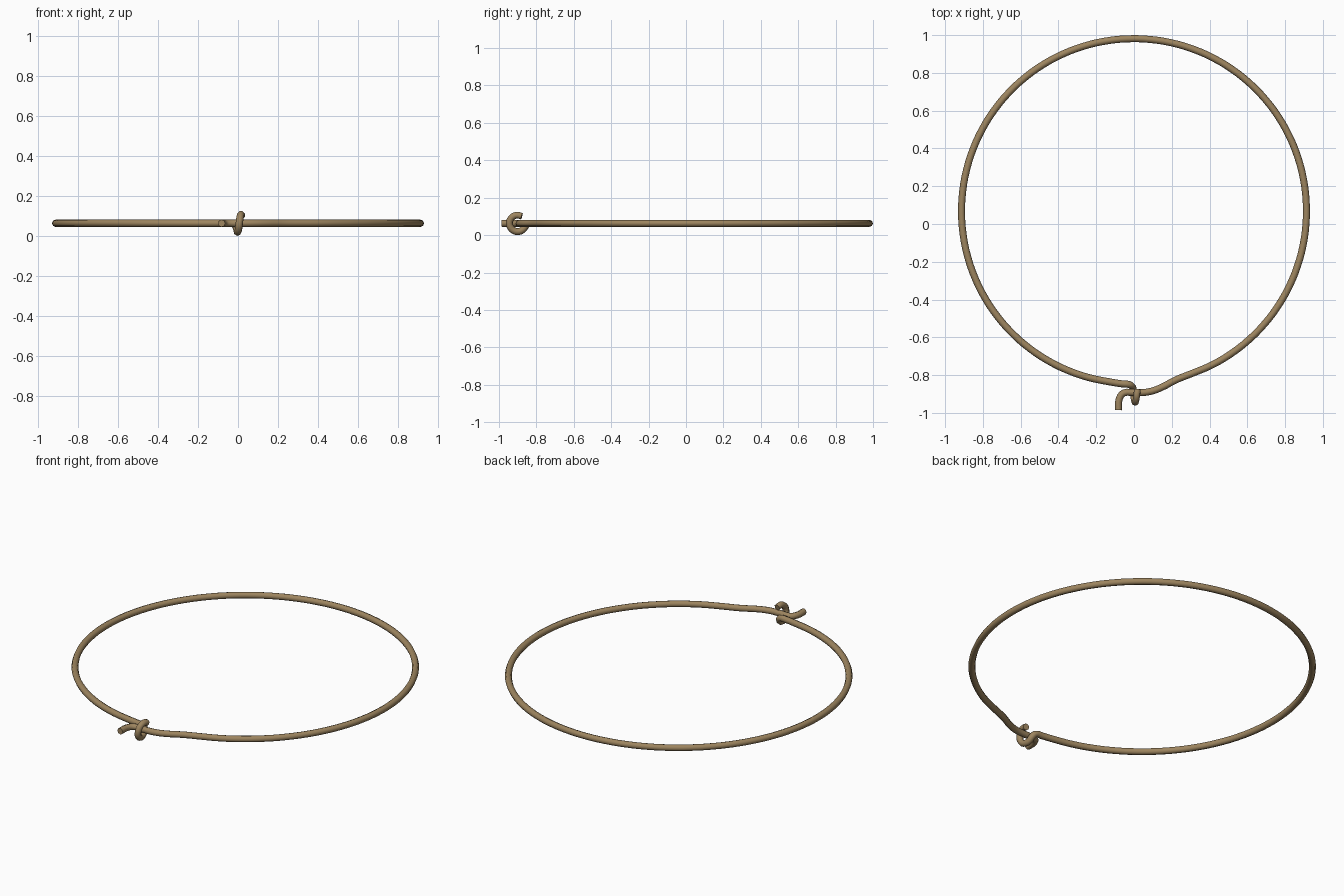
import bpy
from math import sin, cos, radians
from mathutils import Vector

cube = bpy.data.objects.get("Cube")
if cube:
    bpy.data.objects.remove(cube, do_unlink=True)

WIRE = 0.0185        # wire radius
MID = 0.063          # height of the wire's centre line
RING = 0.913         # ring radius
RING_Y = 0.068
KNOT_Y = -0.9        # axis of the wrapped knot
COIL = 0.044

tan = bpy.data.materials.new("tan_wire")
tan.use_nodes = True
colour = (0.34, 0.235, 0.115, 1)
tan.diffuse_color = colour
tan.node_tree.nodes["Principled BSDF"].inputs["Base Color"].default_value = colour

# bent tail, then the straight stretch through the knot and out to the ring
path = [Vector((x, y, MID)) for x, y in (
    (-0.082, -0.985), (-0.078, -0.925), (-0.055, -0.895), (0.0, -0.893),
    (0.07, -0.89), (0.14, -0.868), (0.22, -0.826), (0.31, -0.79))]

# main ring
steps = 44
for i in range(steps + 1):
    a = radians(-63 + (262 - -63) * i / steps)
    path.append(Vector((RING * cos(a), RING_Y + RING * sin(a), MID)))

# end of the ring turning down into the knot
path += [Vector((-0.065, -0.846, MID)), Vector((-0.025, -0.85, MID - 0.002))]

# coil under, around the front and back over the top
turns = 9
for i in range(turns + 1):
    t = i / turns
    a = radians(-30 - 270 * t)
    path.append(Vector((-0.008 + 0.026 * t, KNOT_Y + COIL * cos(a), MID + COIL * sin(a))))

curve = bpy.data.curves.new("wire_ring", "CURVE")
curve.dimensions = "3D"
curve.bevel_depth = WIRE
curve.bevel_resolution = 2
curve.resolution_u = 3
curve.use_fill_caps = True
spline = curve.splines.new("BEZIER")
spline.bezier_points.add(len(path) - 1)
for point, co in zip(spline.bezier_points, path):
    point.co = co
    point.handle_left_type = point.handle_right_type = "AUTO"
curve.materials.append(tan)

ring = bpy.data.objects.new("wire_ring", curve)
bpy.context.collection.objects.link(ring)
bpy.ops.object.select_all(action="DESELECT")
ring.select_set(True)
bpy.context.view_layer.objects.active = ring
bpy.ops.object.convert(target="MESH")
bpy.ops.object.shade_smooth_by_angle(angle=radians(60))
